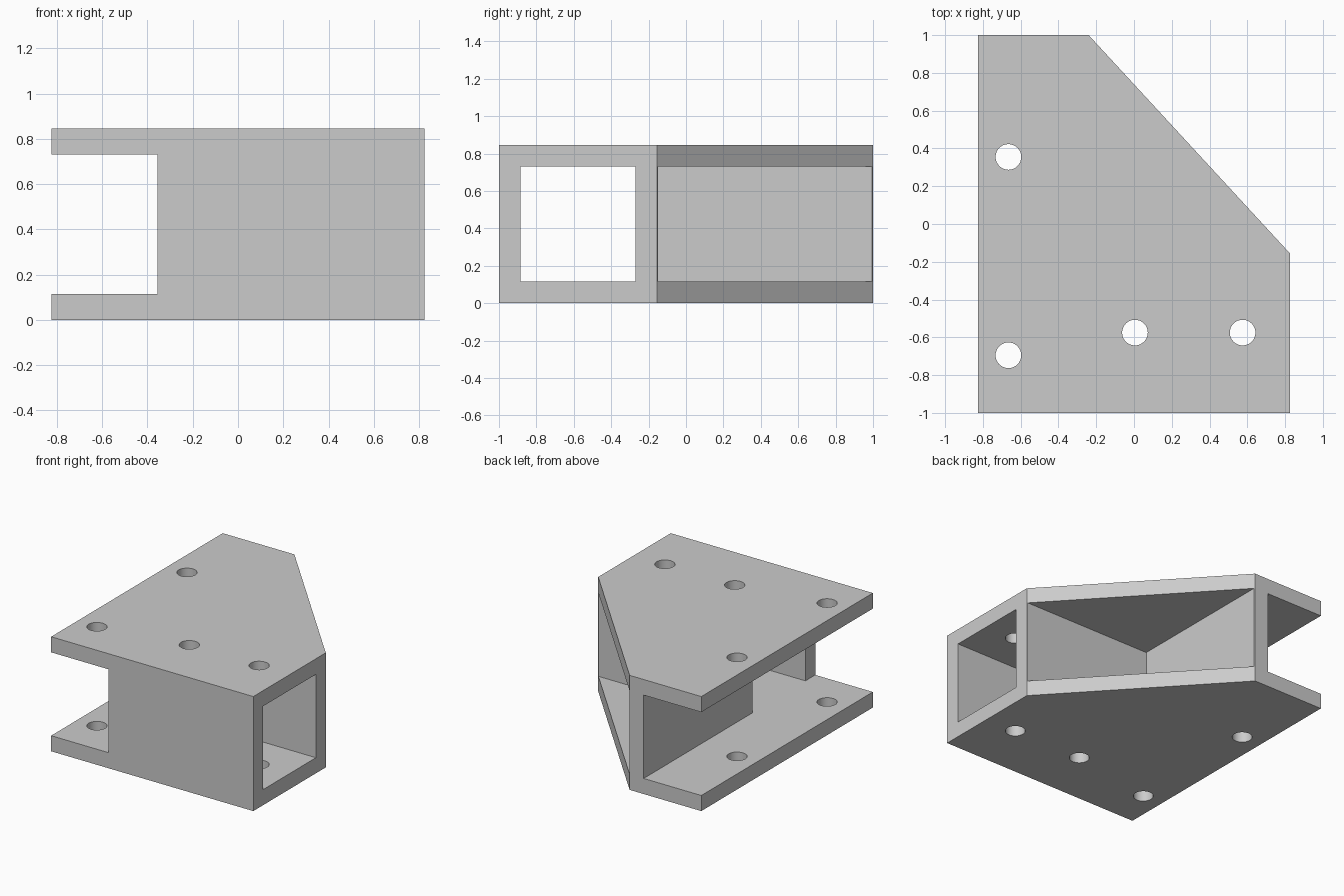
import bpy
import bmesh
import math

cube = bpy.data.objects.get("Cube")
if cube:
    bpy.data.objects.remove(cube, do_unlink=True)

grey = bpy.data.materials.new("plain_grey")
grey.use_nodes = True
colour = (0.6, 0.6, 0.6, 1)
grey.diffuse_color = colour
grey.node_tree.nodes["Principled BSDF"].inputs["Base Color"].default_value = colour

HEIGHT, WALL = 0.845, 0.115
LOW, HIGH = WALL, HEIGHT - WALL


def prism(name, outline, z0, z1):
    """Extrude a flat outline upward into a solid."""
    bm = bmesh.new()
    face = bm.faces.new([bm.verts.new((x, y, z0)) for x, y in outline])
    top = bmesh.ops.extrude_face_region(bm, geom=[face])["geom"]
    verts = [v for v in top if isinstance(v, bmesh.types.BMVert)]
    bmesh.ops.translate(bm, verts=verts, vec=(0, 0, z1 - z0))
    bmesh.ops.recalc_face_normals(bm, faces=bm.faces)
    mesh = bpy.data.meshes.new(name)
    bm.to_mesh(mesh)
    bm.free()
    mesh.materials.append(grey)
    obj = bpy.data.objects.new(name, mesh)
    bpy.context.collection.objects.link(obj)
    return obj


def box(x0, x1, y0, y1):
    return [(x0, y0), (x1, y0), (x1, y1), (x0, y1)]


def circle(x, y, r=0.068, n=32):
    steps = [math.tau * i / n for i in range(n)]
    return [(x + r * math.cos(a), y + r * math.sin(a)) for a in steps]


# Solid block with one slanted corner
bracket = prism("corner_bracket",
                [(-0.825, -1), (0.825, -1), (0.825, -0.155), (-0.24, 1), (-0.825, 1)],
                0, HEIGHT)

# Square tunnel, open side channel and slanted corner pocket
cutters = [
    prism("tunnel_cutter", box(-1.2, 1.2, -0.885, -0.27), LOW, HIGH),
    prism("channel_cutter", box(-1.2, -0.355, -1.2, 1.2), LOW, HIGH),
    prism("pocket_cutter", box(-0.235, 1.2, -0.15, 1.2), LOW, HIGH),
]

# Bolt holes through both plates
for x, y in [(-0.665, 0.355), (-0.665, -0.695), (0.005, -0.575), (0.575, -0.575)]:
    cutters.append(prism("bolt_hole_cutter", circle(x, y), -0.1, HEIGHT + 0.1))

bpy.ops.object.select_all(action="DESELECT")
bracket.select_set(True)
bpy.context.view_layer.objects.active = bracket
for cutter in cutters:
    cutter.hide_render = True
    cut = bracket.modifiers.new(cutter.name, "BOOLEAN")
    cut.operation = "DIFFERENCE"
    cut.solver = "EXACT"
    cut.object = cutter
    bpy.ops.object.modifier_apply(modifier=cut.name)
    bpy.data.objects.remove(cutter, do_unlink=True)

# Round bolt holes, crisp edges elsewhere
bpy.ops.object.shade_smooth_by_angle(angle=math.radians(30))
